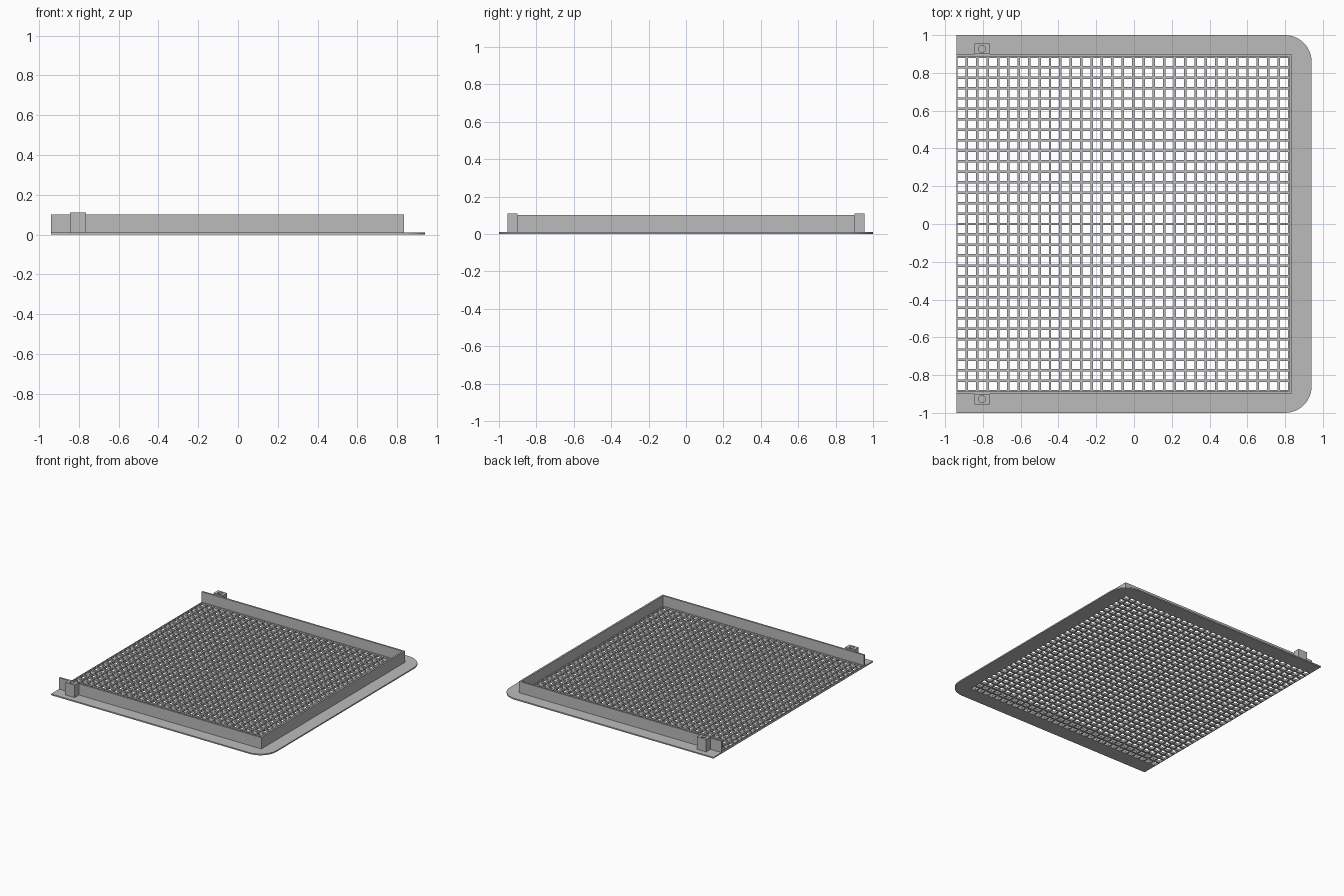
import bpy, bmesh, math
from mathutils import Vector

old = bpy.data.objects.get("Cube")
if old:
    bpy.data.objects.remove(old)

grey = bpy.data.materials.new("plain grey")
grey.use_nodes = True
grey.diffuse_color = (0.5, 0.5, 0.5, 1)
grey.node_tree.nodes["Principled BSDF"].inputs["Base Color"].default_value = (0.5, 0.5, 0.5, 1)

LEFT, RIGHT, HALF = -0.94, 0.94, 1.0      # flange extents
WALL_X, WALL_Y, WALL_T = 0.835, 0.9, 0.014
INNER_X, INNER_Y = WALL_X - WALL_T, WALL_Y - WALL_T
PLATE, WALL_TOP, LUG_TOP = 0.01, 0.10, 0.11
CELLS, BAR, MESH_TOP = 32, 0.013, 0.018


def finish(name, bm):
    bmesh.ops.recalc_face_normals(bm, faces=bm.faces)
    mesh = bpy.data.meshes.new(name)
    bm.to_mesh(mesh)
    bm.free()
    obj = bpy.data.objects.new(name, mesh)
    obj.data.materials.append(grey)
    bpy.context.collection.objects.link(obj)
    return obj


def add_box(bm, x0, x1, y0, y1, z0, z1):
    verts = bmesh.ops.create_cube(bm, size=1)["verts"]
    for v in verts:
        v.co = Vector((x1 if v.co.x > 0 else x0,
                       y1 if v.co.y > 0 else y0,
                       z1 if v.co.z > 0 else z0))


def extrude_outline(name, points, z0, z1):
    bm = bmesh.new()
    face = bm.faces.new([bm.verts.new((x, y, z0)) for x, y in points])
    top = bmesh.ops.extrude_face_region(bm, geom=[face])["geom"]
    bmesh.ops.translate(bm, vec=(0, 0, z1 - z0),
                        verts=[g for g in top if isinstance(g, bmesh.types.BMVert)])
    return finish(name, bm)


def u_shape(corner, inner_x, inner_y):
    """Outline open towards -x: outer corner points, then the inner edge back."""
    return ([(LEFT, -corner[0][1] * -1)] + corner
            + [(x, -y) for x, y in reversed(corner)]
            + [(LEFT, -corner[0][1]), (LEFT, -inner_y), (inner_x, -inner_y),
               (inner_x, inner_y), (LEFT, inner_y)])


# Flat flange with two rounded corners
R = 0.14
arc = [(RIGHT - R + R * math.sin(a), HALF - R + R * math.cos(a))
       for a in (math.radians(i * 7.5) for i in range(13))]
extrude_outline("flange", u_shape(arc, INNER_X, INNER_Y), 0, PLATE)

# Upright rim on three sides
extrude_outline("rim_wall", u_shape([(WALL_X, WALL_Y)], INNER_X, INNER_Y), PLATE, WALL_TOP)

# Mesh floor: a lattice of square openings, solidified downward
bm = bmesh.new()
px, py = (INNER_X - LEFT) / CELLS, 2 * INNER_Y / CELLS


def stops(start, pitch):
    cuts = [start]
    for i in range(CELLS):
        cuts += [start + i * pitch + BAR / 2, start + (i + 1) * pitch - BAR / 2]
    return cuts + [start + CELLS * pitch]


xs, ys = stops(LEFT, px), stops(-INNER_Y, py)
grid = [[bm.verts.new((x, y, MESH_TOP)) for y in ys] for x in xs]
for i in range(len(xs) - 1):
    for j in range(len(ys) - 1):
        if not (i % 2 and j % 2):
            bm.faces.new((grid[i][j], grid[i + 1][j], grid[i + 1][j + 1], grid[i][j + 1]))
floor = finish("mesh_floor", bm)
solid = floor.modifiers.new("thickness", "SOLIDIFY")
solid.thickness = MESH_TOP
solid.offset = -1

# Bored lugs outside the rim
for side, label in ((-1, "right"), (1, "left")):
    bm = bmesh.new()
    y0, y1 = sorted((side * WALL_Y, side * 0.955))
    add_box(bm, -0.845, -0.765, y0, y1, PLATE, LUG_TOP)
    lug = finish(label + "_lug", bm)
    bm = bmesh.new()
    bmesh.ops.create_cone(bm, cap_ends=True, segments=24, radius1=0.019, radius2=0.019, depth=0.12)
    bmesh.ops.translate(bm, vec=(-0.805, side * 0.927, 0.10), verts=bm.verts)
    bore = finish(label + "_bore_cutter", bm)
    bore.hide_render = True
    bore.hide_set(True)
    cut = lug.modifiers.new("bore", "BOOLEAN")
    cut.operation, cut.object, cut.solver = "DIFFERENCE", bore, "EXACT"
